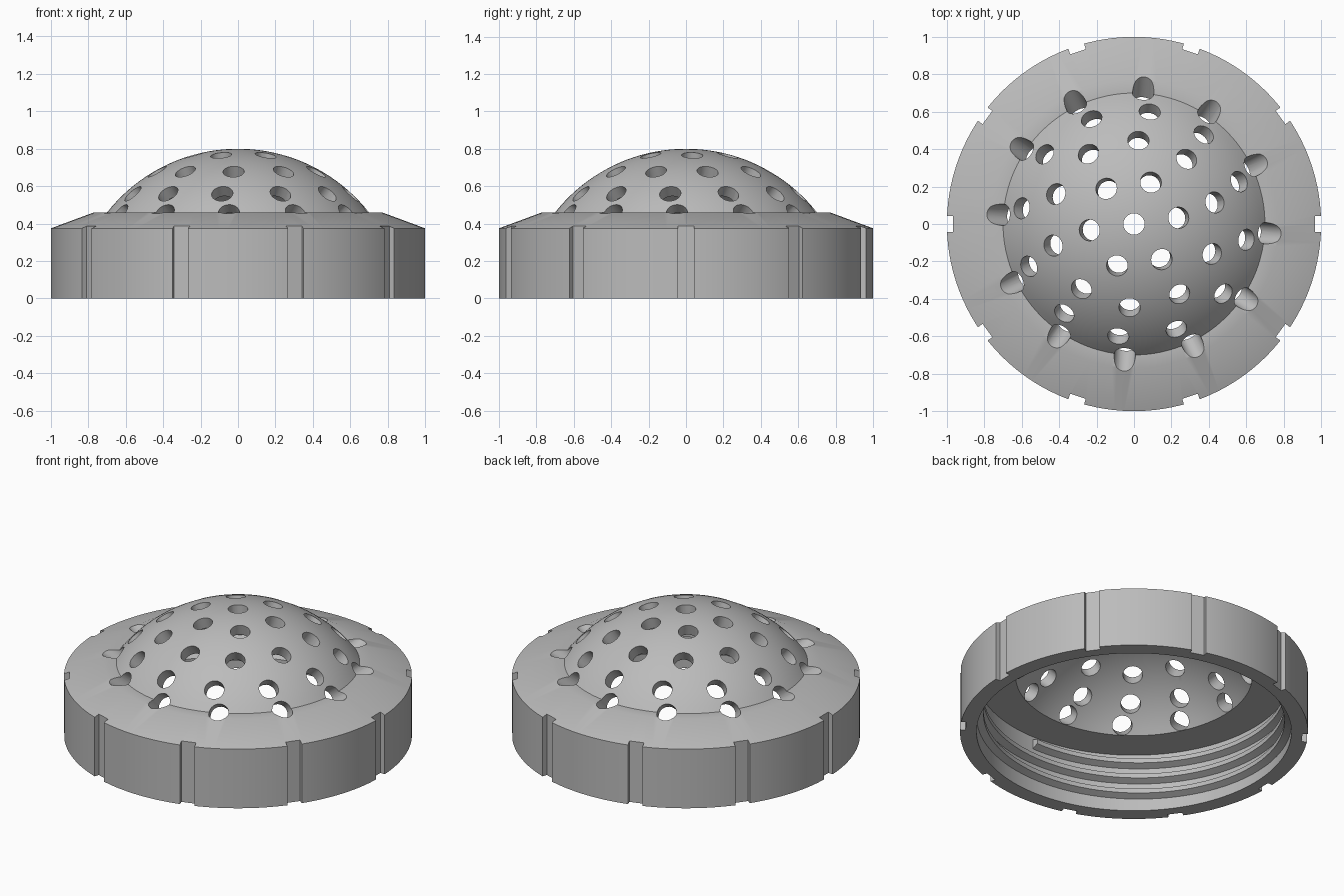
import bpy, bmesh
from math import sin, cos, pi, radians, sqrt, asin
from mathutils import Matrix, Vector

if "Cube" in bpy.data.objects:
    bpy.data.objects.remove(bpy.data.objects["Cube"])

grey = bpy.data.materials.new("plain_grey")
grey.use_nodes = True
tone = (0.5, 0.5, 0.5, 1)
grey.diffuse_color = tone
grey.node_tree.nodes["Principled BSDF"].inputs["Base Color"].default_value = tone

CENTRE_Z, R_OUT, R_IN = -0.09, 0.89, 0.82    # spherical dome shell
TOP, UNDER, WALL = 0.46, 0.368, 0.905        # cap shoulder, ceiling, inner wall


def make_object(name, bm):
    bmesh.ops.recalc_face_normals(bm, faces=bm.faces)
    mesh = bpy.data.meshes.new(name)
    bm.to_mesh(mesh)
    bm.free()
    obj = bpy.data.objects.new(name, mesh)
    bpy.context.collection.objects.link(obj)
    mesh.materials.append(grey)
    return obj


def smooth(obj):
    bpy.ops.object.select_all(action='DESELECT')
    obj.select_set(True)
    bpy.context.view_layer.objects.active = obj
    bpy.ops.object.shade_smooth_by_angle(angle=radians(30))


def cut(obj, cutter):
    cutter.hide_render = True
    mod = obj.modifiers.new("cut", 'BOOLEAN')
    mod.operation, mod.solver, mod.object = 'DIFFERENCE', 'EXACT', cutter
    bpy.context.view_layer.objects.active = obj
    bpy.ops.object.modifier_apply(modifier=mod.name)
    bpy.data.objects.remove(cutter)


def arc(radius, z_end, steps):
    # dome section from the axis down to a height
    end = asin(sqrt(radius ** 2 - (z_end - CENTRE_Z) ** 2) / radius)
    return [(radius * sin(end * i / steps), CENTRE_Z + radius * cos(end * i / steps))
            for i in range(steps + 1)]


def lathe(name, profile, segments):
    bm = bmesh.new()
    rings = []
    for r, z in profile:
        if r < 1e-6:
            rings.append([bm.verts.new((0, 0, z))] * segments)
        else:
            rings.append([bm.verts.new((r * cos(2 * pi * k / segments),
                                        r * sin(2 * pi * k / segments), z))
                          for k in range(segments)])
    for a, b in zip(rings, rings[1:]):
        for k in range(segments):
            n = (k + 1) % segments
            corners = list(dict.fromkeys((a[k], a[n], b[n], b[k])))
            bm.faces.new(corners)
    return make_object(name, bm)


# Threaded cap and dome shell as one turned solid
skirt = [(0.77, TOP), (1, 0.375), (1, 0), (WALL, 0), (WALL, UNDER)]
profile = arc(R_OUT, TOP, 20) + skirt + arc(R_IN, UNDER, 20)[::-1]
cap = lathe("perforated_cap", profile, 120)

# Round holes drilled toward the dome centre: tilt, count, starting angle
bm = bmesh.new()
for tilt, count, start in [(0, 1, 0), (15.7, 6, 8), (30.2, 10, 15),
                           (43, 12, 22), (52, 12, 26)]:
    for k in range(count):
        turn = radians(start + 360 * k / count)
        matrix = (Matrix.Translation((0, 0, CENTRE_Z)) @ Matrix.Rotation(turn, 4, 'Z')
                  @ Matrix.Rotation(radians(tilt), 4, 'Y')
                  @ Matrix.Translation((0, 0, R_OUT + 0.02)))
        bmesh.ops.create_cone(bm, cap_ends=True, segments=28, radius1=0.057,
                              radius2=0.057, depth=0.26, matrix=matrix)
cut(cap, make_object("hole_cutter", bm))

# Ten grip notches around the rim
bm = bmesh.new()
for k in range(10):
    matrix = (Matrix.Rotation(2 * pi * k / 10, 4, 'Z') @ Matrix.Translation((1.068, 0, 0.25))
              @ Matrix.Diagonal((0.2, 0.088, 1, 1)))
    bmesh.ops.create_cube(bm, size=1, matrix=matrix)
cut(cap, make_object("notch_cutter", bm))
smooth(cap)

# Helical inner thread with a trapezoid section
bm = bmesh.new()
turns, pitch, steps = 2.75, 0.1, 96
section = [(WALL + 0.01, -0.036), (0.865, -0.014), (0.865, 0.014), (WALL + 0.01, 0.036)]
loops = []
total = int(turns * steps)
for i in range(total + 1):
    a = 2 * pi * i / steps
    z = 0.045 + pitch * i / steps
    loops.append([bm.verts.new((r * cos(a), r * sin(a), z + dz)) for r, dz in section])
for a, b in zip(loops, loops[1:]):
    for j in range(4):
        n = (j + 1) % 4
        bm.faces.new((a[j], a[n], b[n], b[j]))
bm.faces.new(loops[0])
bm.faces.new(loops[-1])
smooth(make_object("inner_thread", bm))
